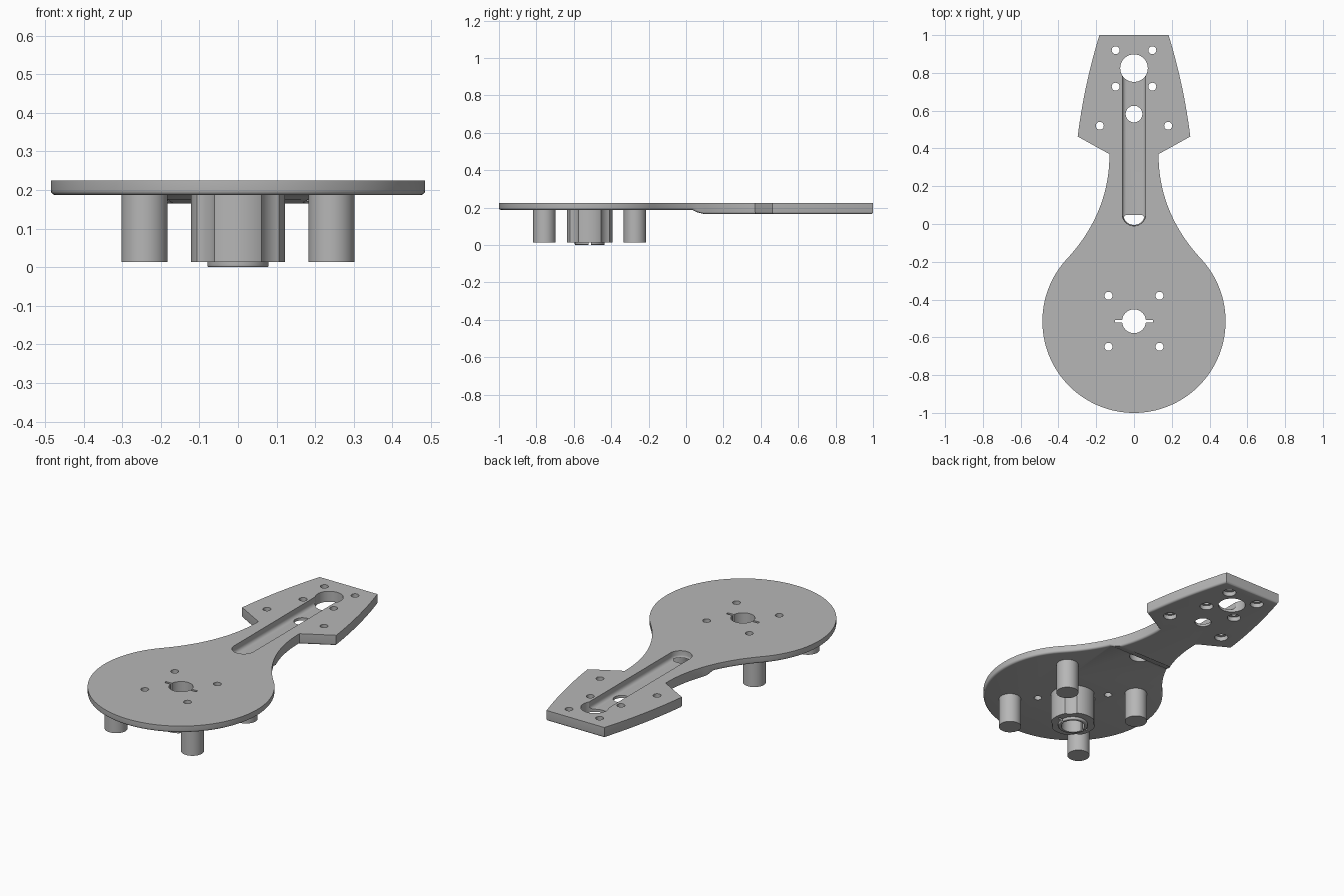
import bpy, bmesh
from math import sin, cos, pi, radians
from mathutils import Vector
from mathutils.geometry import interpolate_bezier

if "Cube" in bpy.data.objects:
    bpy.data.objects.remove(bpy.data.objects["Cube"])

grey = bpy.data.materials.new("mid grey")
grey.use_nodes = True
colour = (0.47, 0.47, 0.47, 1)
grey.diffuse_color = colour
grey.node_tree.nodes["Principled BSDF"].inputs["Base Color"].default_value = colour

CENTRE, RADIUS = -0.515, 0.485      # disc
TOP, DISC_LOW, HEAD_LOW = 0.225, 0.187, 0.165


def circle(x, y, r, n=48):
    return [(x + r * cos(2 * pi * i / n), y + r * sin(2 * pi * i / n)) for i in range(n)]


def bevel_bottom(bm, width, segments=4):
    # round the edges between the underside and the walls
    edges = [e for e in bm.edges if len(e.link_faces) == 2
             and min(f.normal.z for f in e.link_faces) < -0.5
             and max(abs(f.normal.z) for f in e.link_faces) > 0.5
             and min(abs(f.normal.z) for f in e.link_faces) < 0.1]
    bmesh.ops.bevel(bm, geom=edges, offset=width, segments=segments,
                    profile=0.5, affect='EDGES')


def prism_mesh(points, z0, z1):
    bm = bmesh.new()
    face = bm.faces.new([bm.verts.new((x, y, z0)) for x, y in points])
    new = bmesh.ops.extrude_face_region(bm, geom=[face])["geom"]
    bmesh.ops.translate(bm, vec=(0, 0, z1 - z0),
                        verts=[g for g in new if isinstance(g, bmesh.types.BMVert)])
    bmesh.ops.recalc_face_normals(bm, faces=bm.faces)
    bm.normal_update()
    return bm


def finish(bm, name):
    mesh = bpy.data.meshes.new(name)
    bm.to_mesh(mesh)
    bm.free()
    obj = bpy.data.objects.new(name, mesh)
    bpy.context.collection.objects.link(obj)
    mesh.materials.append(grey)
    return obj


def prism(name, points, z0, z1, bevel=0):
    bm = prism_mesh(points, z0, z1)
    if bevel:
        bevel_bottom(bm, bevel)
    return finish(bm, name)


def activate(obj):
    bpy.ops.object.select_all(action='DESELECT')
    obj.select_set(True)
    bpy.context.view_layer.objects.active = obj


def cut(targets, points, z0=-0.1, z1=0.4, bevel=0):
    cutter = prism("cutter", points, z0, z1, bevel)
    cutter.hide_render = True
    for target in targets:
        activate(target)
        mod = target.modifiers.new("cut", 'BOOLEAN')
        mod.operation, mod.solver, mod.object = 'DIFFERENCE', 'EXACT', cutter
        bpy.ops.object.modifier_apply(modifier=mod.name)
    bpy.data.objects.remove(cutter)


# Outline of the right-hand half: disc, curved neck, flared head
start = radians(43)
side = [(RADIUS * cos(a), CENTRE + RADIUS * sin(a))
        for a in [-pi / 2 + (start + pi / 2) * i / 48 for i in range(49)]]
tangent = Vector((-sin(start), cos(start), 0))
p0 = Vector((*side[-1], 0))
neck = interpolate_bezier(p0, p0 + tangent * 0.2, Vector((0.128, 0.15, 0)),
                          Vector((0.13, 0.37, 0)), 24)
side += [(p.x, p.y) for p in neck[1:]]
flare = interpolate_bezier(Vector((0.298, 0.463, 0)), Vector((0.275, 0.65, 0)),
                           Vector((0.235, 0.83, 0)), Vector((0.183, 1, 0)), 14)
side += [(p.x, p.y) for p in flare]
outline = side + [(-x, y) for x, y in reversed(side[1:])]

# Body: thin disc stepping down to a thicker arm
bm = prism_mesh(outline, HEAD_LOW, TOP)
slope = [(0.035, DISC_LOW), (0.055, 0.176), (0.1, HEAD_LOW)]
for y, z in slope:
    bmesh.ops.bisect_plane(bm, geom=bm.verts[:] + bm.edges[:] + bm.faces[:],
                           plane_co=(0, y, 0), plane_no=(0, 1, 0))
for v in bm.verts:
    if v.co.z < 0.17 and v.co.y < 0.099:
        v.co.z = DISC_LOW if v.co.y < 0.05 else \
            DISC_LOW + (HEAD_LOW - DISC_LOW) * min(1, (v.co.y - 0.035) / 0.04)
bm.normal_update()
bevel_bottom(bm, 0.012)
body = finish(bm, "body_plate")

# Hub with four scallops, and the collar at its tip
hub = prism("hub", circle(0, CENTRE, 0.122, 64), 0.014, 0.195)
collar = prism("hub_collar", circle(0, CENTRE, 0.08), 0, 0.02, 0.005)
for sx in (-1, 1):
    for sy in (-1, 1):
        x, y = sx * 0.135, CENTRE + sy * 0.135
        cut([hub], circle(x, y, 0.08))
        cut([body], circle(x, y, 0.021, 24))

# Bore with a narrow key slot
cut([body, hub, collar], circle(0, CENTRE, 0.063))
cut([body, hub, collar], [(-0.1, CENTRE - 0.007), (0.1, CENTRE - 0.007),
                          (0.1, CENTRE + 0.007), (-0.1, CENTRE + 0.007)])

# Round-bottomed channel along the arm
half = [(0.062 * cos(pi * i / 24), 0.062 * sin(pi * i / 24)) for i in range(25)]
channel = [(x, 0.79 + y * 0.5) for x, y in half] + [(-x, 0.052 - y) for x, y in half]
cut([body], channel, 0.18, 0.4, 0.02)

# Arm holes, the small ones counterbored from below
cut([body], circle(0, 0.825, 0.073))
cut([body], circle(0, 0.582, 0.044))
for x, y in ((0.097, 0.92), (0.097, 0.727), (0.181, 0.52)):
    for s in (-1, 1):
        cut([body], circle(s * x, y, 0.021, 24))
        cut([body], circle(s * x, y, 0.036, 32), 0.1, 0.19)

# Four support posts
parts = [body, hub, collar]
for sx, side_name in ((-1, "right"), (1, "left")):
    for sy, end_name in ((-1, "front"), (1, "back")):
        parts.append(prism(f"post_{end_name}_{side_name}",
                           circle(sx * 0.242, CENTRE + sy * 0.242, 0.06), 0.014, 0.195))

for part in parts:
    activate(part)
    bpy.ops.object.shade_smooth_by_angle(angle=radians(30))
